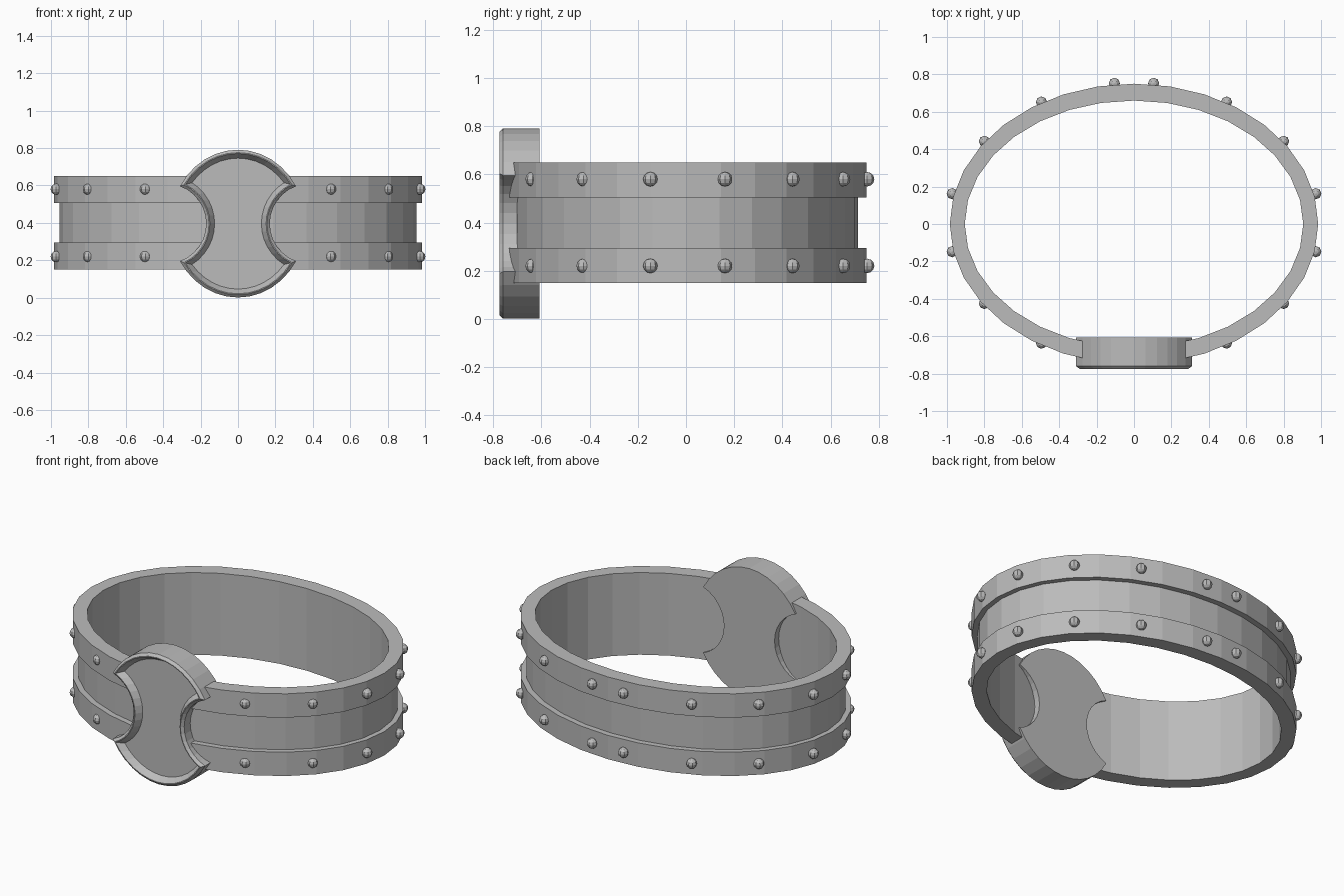
import bpy
import bmesh
import math
from mathutils import Matrix

cube = bpy.data.objects.get("Cube")
if cube:
    bpy.data.objects.remove(cube, do_unlink=True)

metal = bpy.data.materials.new("grey_metal")
metal.use_nodes = True
GREY = (0.5, 0.5, 0.5, 1)
metal.diffuse_color = GREY
metal.node_tree.nodes["Principled BSDF"].inputs["Base Color"].default_value = GREY


def finish(name, bm):
    bmesh.ops.recalc_face_normals(bm, faces=bm.faces[:])
    mesh = bpy.data.meshes.new(name)
    bm.to_mesh(mesh)
    bm.free()
    mesh.materials.append(metal)
    obj = bpy.data.objects.new(name, mesh)
    bpy.context.collection.objects.link(obj)
    return obj


def loft(bm, loops, closed):
    """Bridge equal point loops; wrap round, or cap both ends."""
    rings = [[bm.verts.new(p) for p in loop] for loop in loops]
    pairs = list(zip(rings, rings[1:]))
    if closed:
        pairs.append((rings[-1], rings[0]))
    for a, b in pairs:
        for i in range(len(a)):
            j = (i + 1) % len(a)
            bm.faces.new((a[i], a[j], b[j], b[i]))
    if not closed:
        bm.faces.new(rings[0])
        bm.faces.new(rings[-1])


# Oval bands
SIDES = 32
INNER = (0.905, 0.66)


def band(name, outer, z0, z1, gap):
    """Rectangular section swept round the oval, open by 2*gap sides at the front."""
    bm = bmesh.new()
    steps = range(gap, SIDES - gap + (1 if gap else 0))
    loops = []
    for k in steps:
        a = 2 * math.pi * k / SIDES - math.pi / 2
        c, s = math.cos(a), math.sin(a)
        loops.append([(r[0] * c, r[1] * s, z)
                      for r, z in ((INNER, z0), (outer, z0), (outer, z1), (INNER, z1))])
    loft(bm, loops, closed=not gap)
    return finish(name, bm)


band("middle_band", (0.955, 0.715), 0.295, 0.505, 0)
band("lower_rim", (0.985, 0.75), 0.15, 0.295, 1)
band("upper_rim", (0.985, 0.75), 0.505, 0.65, 1)

# Rivets in two rows
bm = bmesh.new()
spots = [(0.105, 0.752), (0.495, 0.652), (0.8, 0.442), (0.972, 0.162),
         (0.972, -0.148), (0.8, -0.425), (0.495, -0.637)]
for z in (0.22, 0.58):
    for x, y in spots:
        for side in (-1, 1):
            bmesh.ops.create_uvsphere(bm, u_segments=8, v_segments=6, radius=0.03,
                                      matrix=Matrix.Translation((side * x, y, z)))
finish("rivets", bm)

# Front emblem: an oval with a round bite out of each side
MID_Z = 0.396
BITE_X, BITE_R = 0.383, 0.213


def outline(d, y):
    """Emblem outline moved inward by d, at depth y."""
    a, b, r = 0.36 - d, 0.395 - d, BITE_R + d
    lo, hi = 0, math.pi / 2
    for _ in range(40):
        t = (lo + hi) / 2
        if math.hypot(a * math.cos(t) - BITE_X, b * math.sin(t)) < r:
            lo = t
        else:
            hi = t
    tip = math.atan2(b * math.sin(t), a * math.cos(t) - BITE_X)
    n = 12
    half = []
    for i in range(n):
        u = t + (math.pi - 2 * t) * i / n
        half.append((a * math.cos(u), b * math.sin(u)))
    for i in range(n):
        u = -tip + 2 * tip * i / n
        u = tip - (tip - (2 * math.pi - tip)) * i / n
        half.append((-BITE_X - r * math.cos(u), r * math.sin(u)))
    return [(s * x, y, MID_Z + s * z) for s in (1, -1) for x, z in half]


bm = bmesh.new()
loft(bm, [outline(0, -0.608), outline(0, -0.76), outline(0.015, -0.775),
          outline(0.02, -0.775), outline(0.045, -0.737)], closed=False)
finish("emblem", bm)
